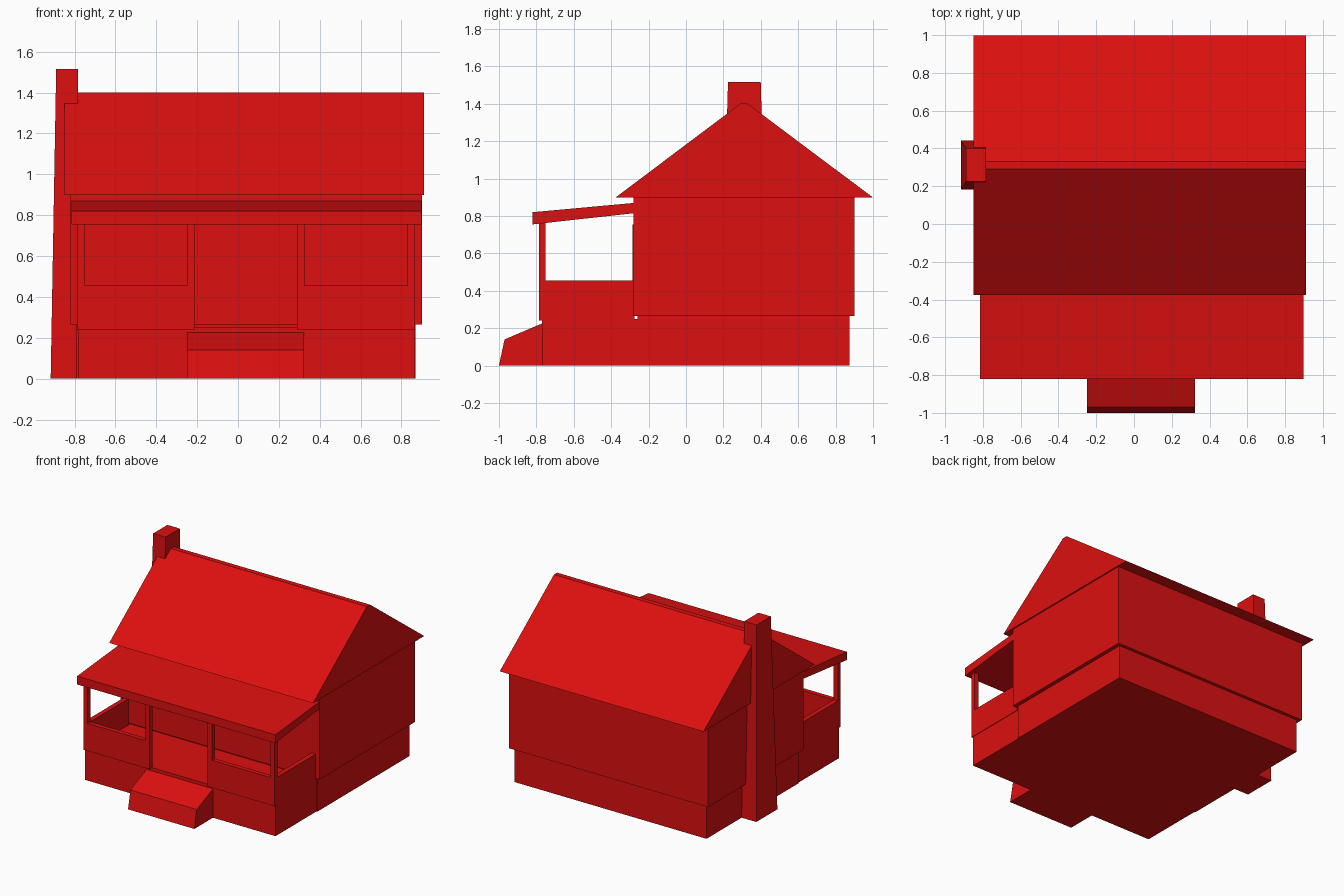
import bpy, bmesh
from mathutils import Vector

cube = bpy.data.objects.get("Cube")
if cube:
    bpy.data.objects.remove(cube, do_unlink=True)

RED = (0.72, 0.005, 0.005, 1.0)
red = bpy.data.materials.new("red_paint")
red.use_nodes = True
red.diffuse_color = RED
red.node_tree.nodes["Principled BSDF"].inputs["Base Color"].default_value = RED


def finish(name, bm):
    bmesh.ops.recalc_face_normals(bm, faces=bm.faces)
    mesh = bpy.data.meshes.new(name)
    bm.to_mesh(mesh)
    bm.free()
    mesh.materials.append(red)
    obj = bpy.data.objects.new(name, mesh)
    bpy.context.collection.objects.link(obj)
    return obj


def box(name, x, y, z):
    """Box from its (low, high) range on each axis."""
    bm = bmesh.new()
    bmesh.ops.create_cube(bm, size=1)
    for v in bm.verts:
        v.co = Vector([r[0] if c < 0 else r[1] for c, r in zip(v.co, (x, y, z))])
    return finish(name, bm)


def prism(name, profile, x0, x1):
    """Side (y, z) profile swept along x."""
    bm = bmesh.new()
    face = bm.faces.new([bm.verts.new((x0, y, z)) for y, z in profile])
    swept = bmesh.ops.extrude_face_region(bm, geom=[face])["geom"]
    moved = [g for g in swept if isinstance(g, bmesh.types.BMVert)]
    bmesh.ops.translate(bm, verts=moved, vec=(x1 - x0, 0, 0))
    return finish(name, bm)


# House body on its slightly inset base
box("house_base", (-0.79, 0.87), (-0.26, 0.875), (0, 0.27))
box("house_walls", (-0.82, 0.90), (-0.28, 0.90), (0.265, 0.905))
box("front_door", (-0.07, 0.155), (-0.286, -0.275), (0.28, 0.755))

# Solid gabled roof with a narrow flat ridge
prism("main_roof", [(-0.375, 0.90), (0.998, 0.90), (0.33, 1.40), (0.29, 1.40)],
      -0.85, 0.91)

# Porch floor, steps and sloping roof
box("porch_base", (-0.783, 0.863), (-0.77, -0.255), (0, 0.25))
prism("entry_step", [(-1.0, 0), (-0.97, 0.14), (-0.765, 0.227), (-0.765, 0)],
      -0.25, 0.323)
prism("porch_roof", [(-0.82, 0.755), (-0.82, 0.82), (-0.275, 0.87), (-0.275, 0.815)],
      -0.815, 0.897)

# Porch posts, with low walls between them
FRONT = (-0.785, -0.75)
posts = {"left_corner": 0.83, "left_entry": 0.288,
         "right_entry": -0.25, "right_corner": -0.787}
for label, x in posts.items():
    box(label + "_post", (x, x + 0.037), FRONT, (0.24, 0.785))
for label, x0, x1 in (("left", 0.288, 0.867), ("right", -0.787, -0.213)):
    box(label + "_front_rail", (x0, x1), FRONT, (0.24, 0.455))
for label, x in (("left", 0.83), ("right", -0.787)):
    box(label + "_side_rail", (x, x + 0.037), (-0.77, -0.275), (0.24, 0.455))

# Chimney tapering towards the top, outer side and both edges
bm = bmesh.new()
bmesh.ops.create_cube(bm, size=1)
for v in bm.verts:
    top = v.co.z > 0
    half = 0.0875 if top else 0.13
    outer = -0.89 if top else -0.917
    v.co = Vector((outer if v.co.x < 0 else -0.783,
                   0.312 + (half if v.co.y > 0 else -half),
                   1.515 if top else 0))
finish("chimney", bm)
